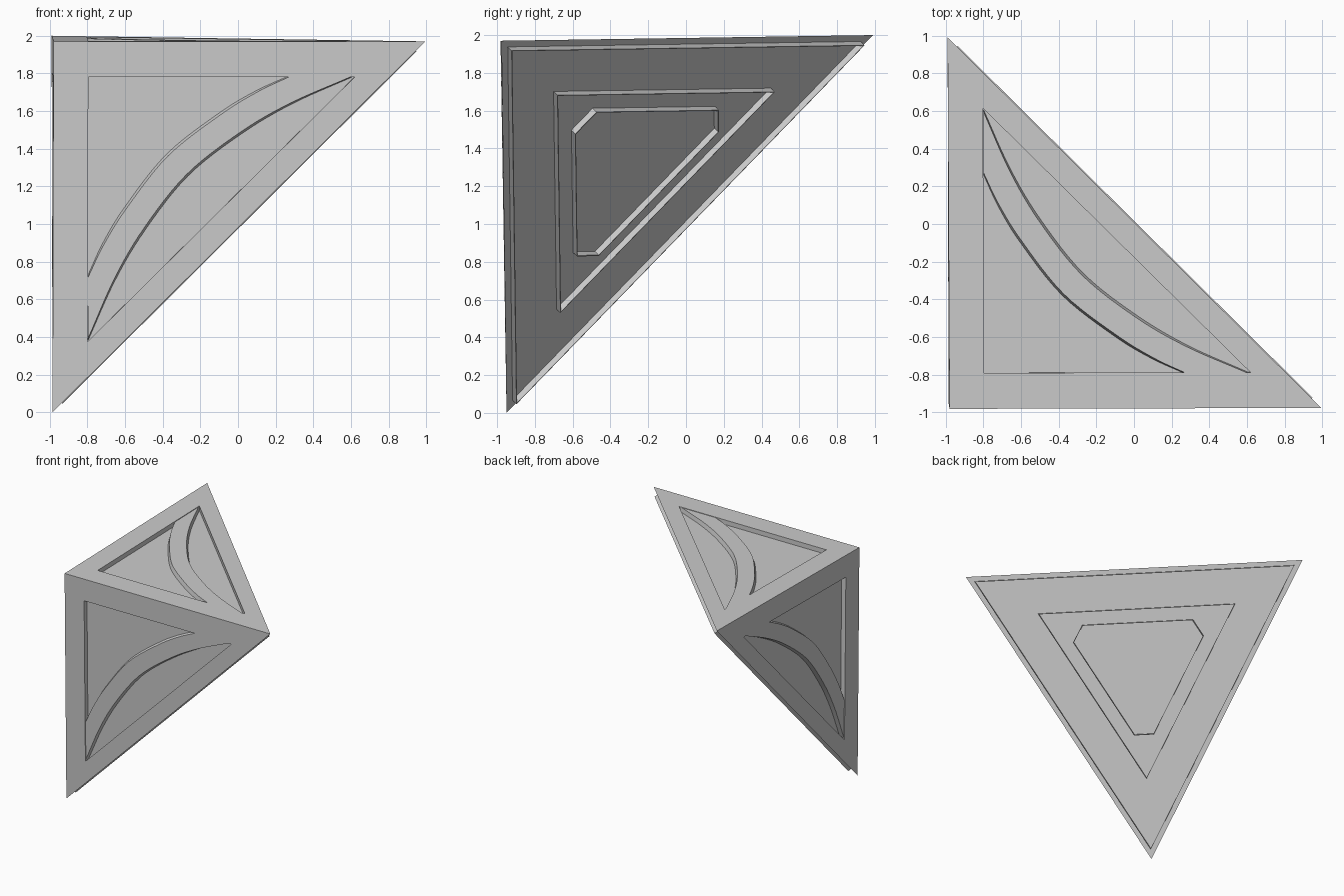
import bpy, bmesh
from mathutils import Vector

if "Cube" in bpy.data.objects:
    bpy.data.objects.remove(bpy.data.objects["Cube"])

# Corner of the block (C) and its three tips
C = Vector((-0.98, -0.982, 1.97))
R = Vector((0.995, -0.977, 1.97))
T = Vector((-0.99, 0.99, 2.0))
B = Vector((-0.985, -0.95, 0.0))
MID = (R + T + B) / 3
INNER_N = (T - R).cross(B - R).normalized()
if INNER_N.dot(C - MID) > 0:
    INNER_N.negate()
EDGE = 1.97
DEPTH = 0.04
FACES = {"front": (R, B), "top": (R, T), "left": (T, B)}


def make_object(name, bm):
    bmesh.ops.remove_doubles(bm, verts=bm.verts, dist=1e-5)
    bmesh.ops.recalc_face_normals(bm, faces=bm.faces)
    mesh = bpy.data.meshes.new(name)
    bm.to_mesh(mesh)
    bm.free()
    obj = bpy.data.objects.new(name, mesh)
    bpy.context.collection.objects.link(obj)
    return obj


def face_point(tips, u, v, depth=0.0):
    """Point on an outer face, measured along its two edges from C."""
    a, b = tips[0] - C, tips[1] - C
    n = a.cross(b).normalized()
    if n.dot(MID - C) < 0:
        n.negate()
    return C + a * (u / EDGE) + b * (v / EDGE) + n * depth


def add_face(bm, pts):
    bm.faces.new([bm.verts.new(p) for p in pts])


def smooth(points, steps=6):
    """Catmull-Rom curve through the points."""
    p = [Vector(q) for q in points]
    p = [2 * p[0] - p[1]] + p + [2 * p[-1] - p[-2]]
    out = []
    for i in range(1, len(p) - 2):
        for k in range(steps):
            t = k / steps
            a, b, c, d = p[i - 1:i + 3]
            out.append(0.5 * (2 * b + (c - a) * t + (2 * a - 5 * b + 4 * c - d) * t * t
                              + (3 * b - a - 3 * c + d) * t ** 3))
    return out + [p[-2]]


def mirrored(half):
    return half + [(v, u) for u, v in reversed(half[:-1])]


# Body: tetrahedron with a triangular recess in each outer face
panel = [(0.185, 0.19), (1.595, 0.19), (0.185, 1.595)]
bm = bmesh.new()
add_face(bm, [R, T, B])
for tips in FACES.values():
    outer = [C, tips[0], tips[1]]
    rim = [face_point(tips, u, v) for u, v in panel]
    floor = [face_point(tips, u, v, DEPTH) for u, v in panel]
    for i in range(3):
        j = (i + 1) % 3
        add_face(bm, [outer[i], outer[j], rim[j], rim[i]])
        add_face(bm, [rim[i], rim[j], floor[j], floor[i]])
    add_face(bm, floor)
make_object("body", bm)

# Curved raised band in each recess
outer_arc = smooth(mirrored([(0.187, 1.59), (0.33, 1.27), (0.49, 1.0), (0.715, 0.715)]))
inner_arc = smooth(mirrored([(0.187, 1.24), (0.265, 1.07), (0.38, 0.88), (0.6, 0.6)]))
for name, tips in FACES.items():
    bm = bmesh.new()
    rows = []
    for a, b in zip(inner_arc, outer_arc):
        side = (b - a).normalized() * 0.012
        section = [(a, DEPTH), (a + side, 0.004), (b - side, 0.004), (b, DEPTH)]
        rows.append([bm.verts.new(face_point(tips, q.x, q.y, d)) for q, d in section])
    for r0, r1 in zip(rows, rows[1:]):
        for i in range(4):
            j = (i + 1) % 4
            bm.faces.new([r0[i], r0[j], r1[j], r1[i]])
    bm.faces.new(rows[0])
    bm.faces.new(rows[-1])
    obj = make_object(name + "_curved_band", bm)
    bpy.context.view_layer.objects.active = obj
    obj.select_set(True)
    bpy.ops.object.shade_smooth_by_angle()
    obj.select_set(False)


# Thin raised ridges on the hidden sloping face
def ridge(name, scale, cut, height=0.035, width=0.004):
    tri = [MID + (p - MID) * scale for p in (R, T, B)]
    loop = []
    for i, p in enumerate(tri):
        if cut:
            loop += [p.lerp(tri[i - 1], cut), p.lerp(tri[(i + 1) % 3], cut)]
        else:
            loop.append(p)
    shrink = 1 - width / (0.8 * scale)
    inside = [MID + (p - MID) * shrink for p in loop]
    up = INNER_N * height
    bm = bmesh.new()
    for i in range(len(loop)):
        j = (i + 1) % len(loop)
        a, b, c, d = loop[i], loop[j], inside[j], inside[i]
        add_face(bm, [a, b, b + up, a + up])
        add_face(bm, [a + up, b + up, c + up, d + up])
        add_face(bm, [d, c, c + up, d + up])
        add_face(bm, [a, b, c, d])
    make_object(name, bm)


ridge("outer_ridge", 0.95, 0)
ridge("middle_ridge", 0.585, 0)
ridge("inner_ridge", 0.445, 0.13)
